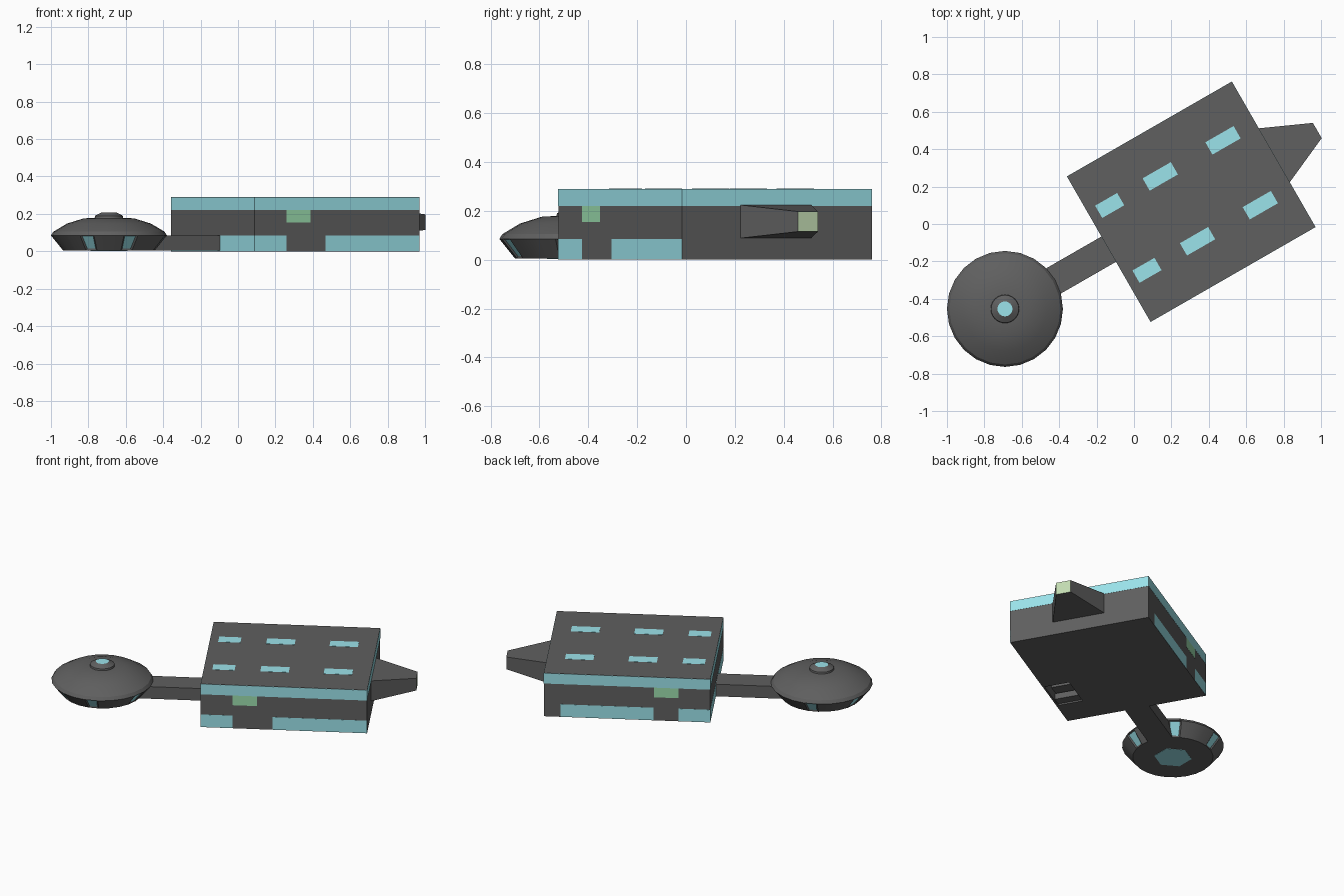
import bpy, bmesh
from math import radians, cos, sin, pi
from mathutils import Matrix

if "Cube" in bpy.data.objects:
    bpy.data.objects.remove(bpy.data.objects["Cube"])

# Craft frame: local x runs along the hull, turned 30 degrees about z
FRAME = Matrix.Translation((0.306, 0.119, 0)) @ Matrix.Rotation(radians(29.9), 4, 'Z')
HU, HV, TOP = 0.508, 0.448, 0.29


def material(name, rgb):
    m = bpy.data.materials.new(name)
    m.diffuse_color = (*rgb, 1)
    m.use_nodes = True
    m.node_tree.nodes["Principled BSDF"].inputs["Base Color"].default_value = m.diffuse_color
    return m


GREY = material("dark_grey", (0.115, 0.115, 0.115))
BLUE = material("pale_blue", (0.33, 0.77, 0.83))
GREEN = material("pale_green", (0.33, 0.72, 0.42))
GLOW = material("engine_glow", (0.55, 0.72, 0.45))


def finish(name, bm, mats, matrix=FRAME):
    bmesh.ops.recalc_face_normals(bm, faces=bm.faces)
    me = bpy.data.meshes.new(name)
    bm.to_mesh(me)
    bm.free()
    ob = bpy.data.objects.new(name, me)
    for m in mats:
        me.materials.append(m)
    ob.matrix_world = matrix
    bpy.context.collection.objects.link(ob)
    return ob


def box(name, x, y, z, mat=GREY):
    bm = bmesh.new()
    bmesh.ops.create_cube(bm, size=1)
    for v in bm.verts:
        v.co = [r[0] if c < 0 else r[1] for r, c in zip((x, y, z), v.co)]
    return finish(name, bm, [mat])


# Main hull with a boarding well under the side doorway
hull = box("hull", (-HU, HU), (-HV, HV), (0, TOP))
cutter = box("well_cutter", (-0.31, -0.07), (-HV + 0.012, -HV + 0.17), (-0.1, 0.15))
cutter.hide_render = True
cutter.hide_viewport = True
cut = hull.modifiers.new("boarding_well", 'BOOLEAN')
cut.operation = 'DIFFERENCE'
cut.object = cutter
cut.solver = 'EXACT'

# Boarding steps in the well
for i in range(3):
    box(f"step_{i + 1}", (-0.31, -0.07 - 0.06 * (i + 1)), (-HV + 0.01, -HV + 0.17),
        (0.05 * (2 - i) + 0.01, 0.05 * (3 - i)))

# Window bands, thin plates on the hull sides
E = 0.001
for s, label, lower in ((-1, "front", ((-HU, -0.313), (-0.07, HU))),
                        (1, "back", ((-HU, -0.313), (-0.163, 0.405)))):
    y = sorted((s * (HV - 0.001), s * (HV + E)))
    box(label + "_upper_band", (-HU, HU), y, (0.22, TOP - 0.001), BLUE)
    for i, x in enumerate(lower):
        box(f"{label}_lower_band_{i + 1}", x, y, (0.001, 0.085), BLUE)
    box(label + "_door_light", (-0.313, -0.165), y, (0.155, 0.22), GREEN)
for s, label in ((-1, "neck_end"), (1, "tail_end")):
    x = sorted((s * (HU - 0.001), s * (HU + E)))
    box(label + "_upper_band", x, (-HV, HV), (0.22, TOP - 0.001), BLUE)
box("neck_end_lower_band", (-HU - E, -HU + 0.001), (-HV, HV), (0.001, 0.085), BLUE)

# Roof windows, two rows of three
for s in (-1, 1):
    for i, (u, w) in enumerate(((-0.388, 0.068), (-0.076, 0.087), (0.311, 0.087))):
        box(f"roof_window_{i + 1}", (u - w, u + w), (s * 0.2 - 0.038, s * 0.2 + 0.038),
            (TOP - 0.001, TOP + 0.001), BLUE)

# Neck joining hull and saucer
box("neck", (-0.95, -HU + 0.001), (-0.078, 0.078), (0.004, 0.085))

# Tapered tail engine with a glowing end
bm = bmesh.new()
bmesh.ops.create_cube(bm, size=1)
for v in bm.verts:
    end = v.co.x > 0
    half_y, low, high = (0.047, 0.115, 0.197) if end else (0.167, 0.088, 0.224)
    v.co = (0.774 if end else HU - 0.001, half_y - 0.006 if v.co.y > 0 else -half_y - 0.006,
            high if v.co.z > 0 else low)
for f in bm.faces:
    f.material_index = int(f.calc_center_median().x > 0.75)
finish("tail_engine", bm, [GREY, GLOW])

# Saucer: rings of a turned profile
N = 24
PROFILE = [(0.245, 0.004), (0.31, 0.085), (0.297, 0.105), (0.225, 0.148), (0.135, 0.176),
           (0.076, 0.179), (0.074, 0.19), (0.04, 0.208)]
SAUCER = Matrix.Translation((-0.69, -0.454, 0))
bm = bmesh.new()
rings = [[bm.verts.new((r * cos(2 * pi * i / N), r * sin(2 * pi * i / N), z)) for i in range(N)]
         for r, z in PROFILE]
panes = []
for k in range(len(rings) - 1):
    for i in range(N):
        j = (i + 1) % N
        f = bm.faces.new((rings[k][i], rings[k][j], rings[k + 1][j], rings[k + 1][i]))
        if k == 0 and i in (3, 7, 11, 16, 19, 23):
            panes.append(f)
bm.faces.new(rings[0][::-1])
cap = bm.faces.new(rings[-1])
cap.material_index = 1
bm.normal_update()
# Recessed rim windows
bmesh.ops.inset_individual(bm, faces=panes, thickness=0.012, depth=-0.006)
for f in panes:
    f.material_index = 1
saucer = finish("saucer", bm, [GREY, BLUE], SAUCER)
bpy.context.view_layer.objects.active = saucer
saucer.select_set(True)
bpy.ops.object.shade_smooth_by_angle(angle=radians(25))

# Six-sided window under the saucer
bm = bmesh.new()
bmesh.ops.create_cone(bm, cap_ends=True, segments=6, radius1=0.115, radius2=0.115, depth=0.003)
finish("saucer_floor_window", bm, [BLUE], SAUCER @ Matrix.Translation((0, 0, 0.004)))
